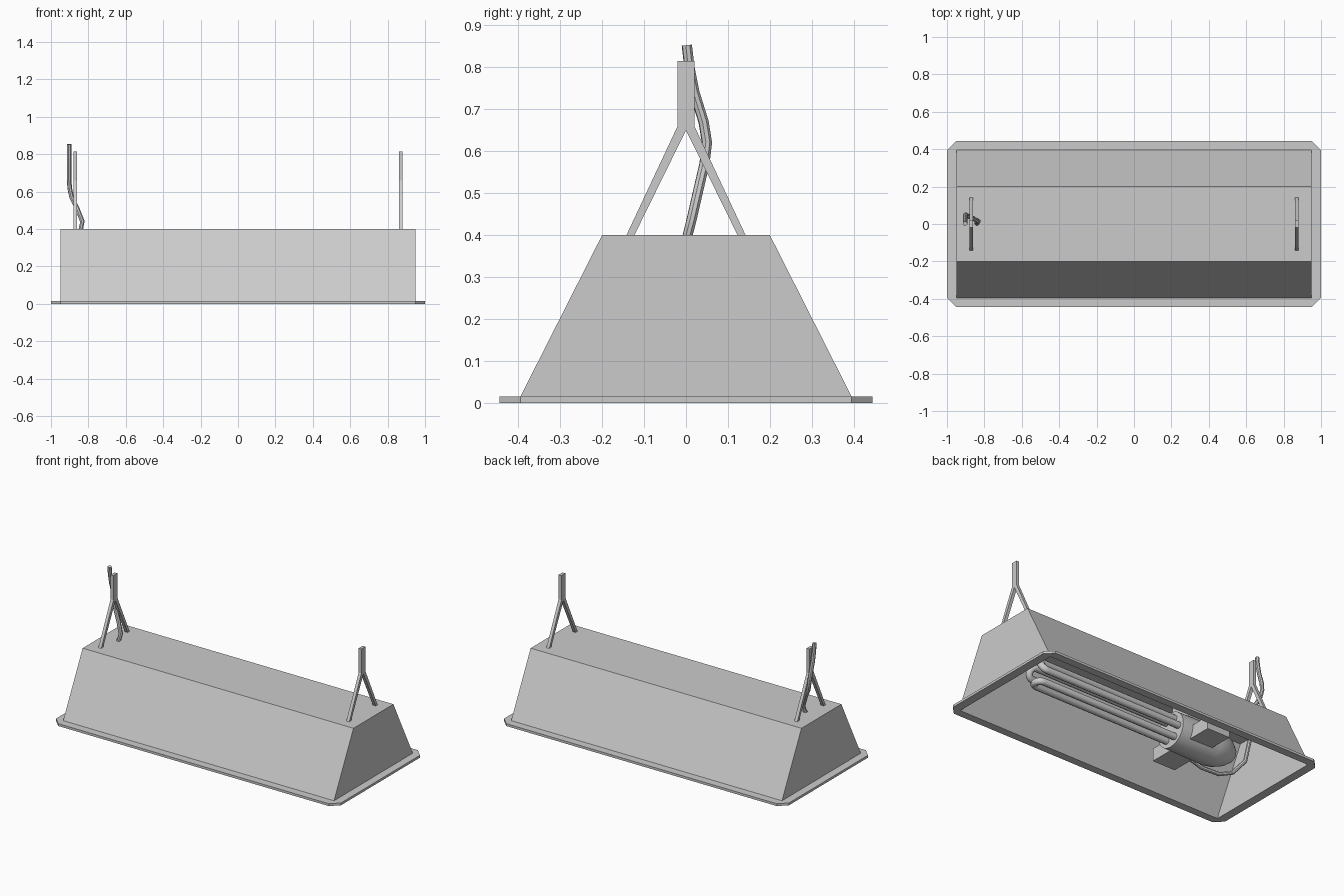
import bpy, bmesh
from math import sin, cos, pi, radians
from mathutils import Vector

cube = bpy.data.objects.get("Cube")
if cube:
    bpy.data.objects.remove(cube)

grey = bpy.data.materials.new("painted_grey")
grey.use_nodes = True
COLOUR = (0.6, 0.6, 0.6, 1)
grey.diffuse_color = COLOUR
grey.node_tree.nodes["Principled BSDF"].inputs["Base Color"].default_value = COLOUR


def finish(name, bm, smooth=False):
    bmesh.ops.recalc_face_normals(bm, faces=bm.faces)
    mesh = bpy.data.meshes.new(name)
    bm.to_mesh(mesh)
    bm.free()
    mesh.materials.append(grey)
    obj = bpy.data.objects.new(name, mesh)
    bpy.context.collection.objects.link(obj)
    if smooth:
        bpy.ops.object.select_all(action='DESELECT')
        obj.select_set(True)
        bpy.context.view_layer.objects.active = obj
        bpy.ops.object.shade_smooth_by_angle(angle=radians(40))
    return obj


def loft(bm, loops, close=False):
    """Bridge equal-length point loops with quads."""
    rings = [[bm.verts.new(p) for p in loop] for loop in loops]
    pairs = list(zip(rings, rings[1:]))
    if close:
        pairs.append((rings[-1], rings[0]))
    for a, b in pairs:
        for i in range(len(a)):
            j = (i + 1) % len(a)
            bm.faces.new((a[i], a[j], b[j], b[i]))
    return rings


def rect(x, y, z):
    return [(-x, -y, z), (x, -y, z), (x, y, z), (-x, y, z)]


def octagon(x, y, z, c):
    return [(-x + c, -y, z), (x - c, -y, z), (x, -y + c, z), (x, y - c, z),
            (x - c, y, z), (-x + c, y, z), (-x, y - c, z), (-x, -y + c, z)]


def box(name, lo, hi):
    bm = bmesh.new()
    bmesh.ops.create_cube(bm, size=1)
    lo, hi = Vector(lo), Vector(hi)
    for v in bm.verts:
        v.co = (lo + hi) / 2 + v.co * (hi - lo)
    return finish(name, bm)


def tube(name, paths, radius, sides=8):
    """Sweep a round section along each path."""
    bm = bmesh.new()
    for path in paths:
        pts = [Vector(p) for p in path]
        loops, side = [], None
        for i, p in enumerate(pts):
            t = (pts[min(i + 1, len(pts) - 1)] - pts[max(i - 1, 0)]).normalized()
            u = t.orthogonal() if side is None else side - t * side.dot(t)
            side = u.normalized()
            w = t.cross(side)
            loops.append([p + radius * (side * cos(2 * pi * k / sides) + w * sin(2 * pi * k / sides))
                          for k in range(sides)])
        rings = loft(bm, loops)
        bm.faces.new(rings[0])
        bm.faces.new(rings[-1])
    return finish(name, bm, True)


# Open-bottomed hood with sloping long sides
bm = bmesh.new()
T = 0.005
rings = loft(bm, [rect(.95 - T, .2 - T, .4 - T), rect(.95 - T, .4 - T, .005),
                  rect(.95, .4, .005), rect(.95, .2, .4)])
bm.faces.new(rings[0])
bm.faces.new(rings[-1])
finish("hood", bm)

# Flat rim with clipped corners
bm = bmesh.new()
loft(bm, [octagon(1, .445, 0, .05), octagon(1, .445, .015, .05),
          octagon(.945, .395, .015, .001), octagon(.945, .395, 0, .001)], close=True)
finish("rim", bm)

# Forked hangers at both ends
half = [(.142, .4), (.02, .66), (.02, .815)]
outline = half + [(-y, z) for y, z in reversed(half)] + [(-.123, .4), (0, .65), (.123, .4)]
for name, x in (("left_hanger", .87), ("right_hanger", -.87)):
    bm = bmesh.new()
    rings = loft(bm, [[(x + dx, y, z) for y, z in outline] for dx in (-.01, .01)])
    for ring in rings:
        bm.faces.new(ring)
    finish(name, bm)

# Lamp: turned base lying along the hood
AXIS_Z = .15
profile = [(-.27, .06), (-.27, .11), (-.55, .115), (-.61, .105), (-.67, .08), (-.71, .05), (-.725, .02)]
bm = bmesh.new()
rings = loft(bm, [[(x, r * cos(2 * pi * k / 24), AXIS_Z + r * sin(2 * pi * k / 24)) for k in range(24)]
                  for x, r in profile])
bm.faces.new(rings[0])
bm.faces.new(rings[-1])
finish("lamp_base", bm, True)

# Lamp: three bent glass tubes around the axis
paths = []
for n in range(3):
    a, b = [Vector((0, .068 * cos(t), AXIS_Z + .068 * sin(t)))
            for t in (2 * pi * n / 3 + pi / 6 + s * pi / 6 for s in (-1, 1))]
    mid, arm = (a + b) / 2, (a - b) / 2
    bend = [mid + arm * cos(pi * k / 8) + Vector((.69 + arm.length * sin(pi * k / 8), 0, 0))
            for k in range(9)]
    paths.append([a + Vector((-.28, 0, 0))] + bend + [b + Vector((-.28, 0, 0))])
tube("lamp_tubes", paths, .021, 10)

# Bracket holding the lamp under the hood
box("bracket_bar", (-.5, -.24, .08), (-.34, .24, .16))
box("bracket_stem", (-.5, -.07, .15), (-.34, .07, .397))

# Power cable: from the lamp, through the hood top and up
cable = [(-.5, -.11, .1), (-.6, -.12, .08), (-.71, -.1, .07), (-.79, -.08, .1), (-.85, -.04, .18),
         (-.85, 0, .3), (-.84, .004, .4), (-.832, .014, .44), (-.86, .03, .51), (-.89, .044, .57),
         (-.9, .05, .62), (-.903, .042, .67), (-.903, .02, .74), (-.903, .008, .8), (-.903, .002, .853)]
tube("power_cable", [cable], .0125)
